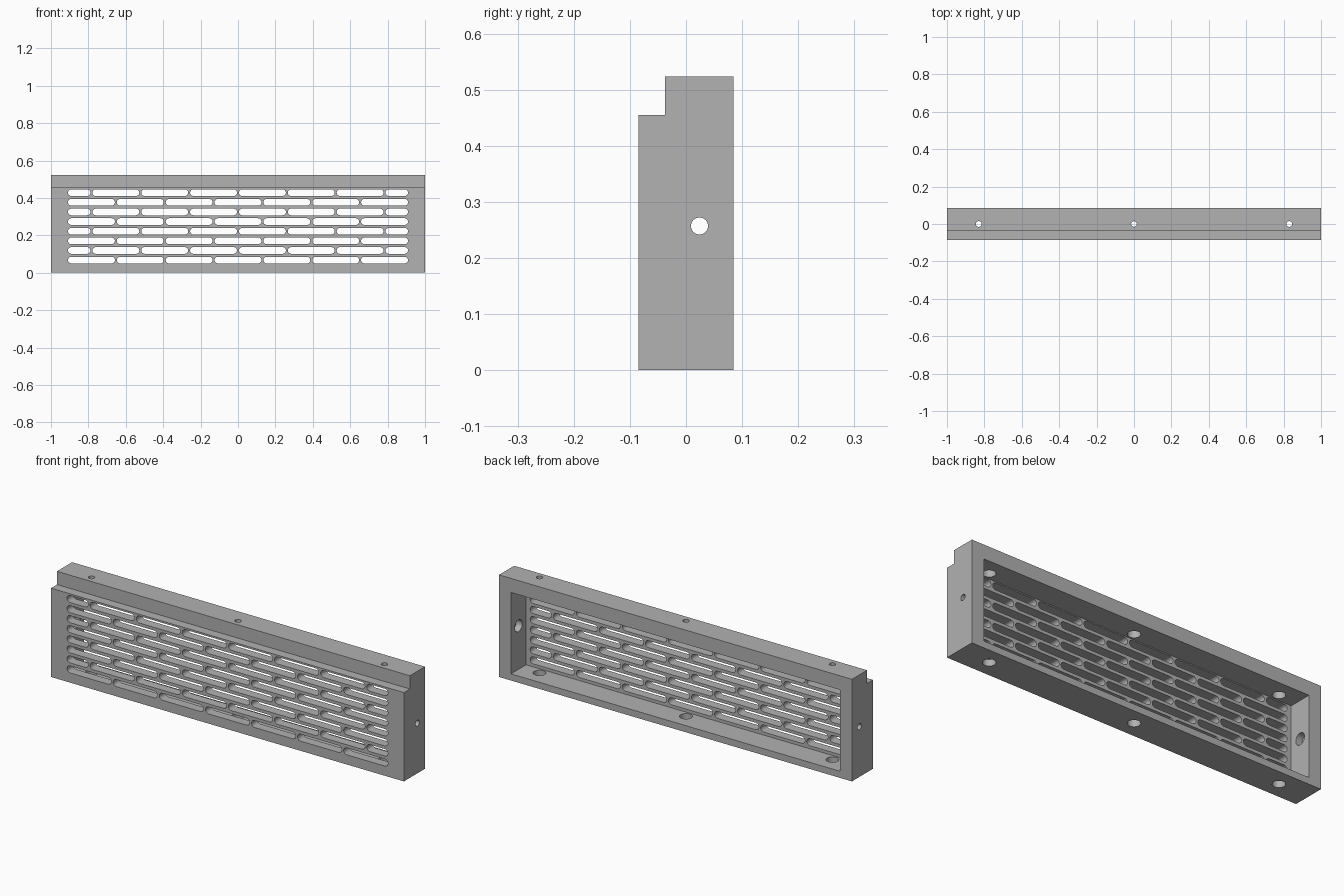
import bpy, bmesh
from math import cos, sin, pi
from mathutils import Matrix, Vector

if "Cube" in bpy.data.objects:
    bpy.data.objects.remove(bpy.data.objects["Cube"])

# Overall sizes
FRONT, BACK, HEIGHT = -0.085, 0.085, 0.523
STEP_Y, STEP_Z = -0.037, 0.455
WALL, FLOOR, CEILING = 0.068, 0.034, 0.451
HOLE_R, BORE_R = 0.0152, 0.03

grey = bpy.data.materials.new("mid grey")
grey.use_nodes = True
grey.diffuse_color = (0.445, 0.445, 0.445, 1)
grey.node_tree.nodes["Principled BSDF"].inputs["Base Color"].default_value = grey.diffuse_color


def make_object(name, bm):
    bmesh.ops.recalc_face_normals(bm, faces=bm.faces)
    mesh = bpy.data.meshes.new(name)
    bm.to_mesh(mesh)
    bm.free()
    obj = bpy.data.objects.new(name, mesh)
    bpy.context.collection.objects.link(obj)
    mesh.materials.append(grey)
    return obj


def add_prism(bm, outline, direction):
    """Extrude a closed outline of points along a direction."""
    face = bm.faces.new([bm.verts.new(p) for p in outline])
    moved = bmesh.ops.extrude_face_region(bm, geom=[face], use_keep_orig=True)["geom"]
    bmesh.ops.translate(bm, vec=direction,
                        verts=[v for v in moved if isinstance(v, bmesh.types.BMVert)])


def add_slot(bm, x0, x1, z, r):
    """Round-ended slot running through the front panel."""
    outline = []
    for centre, start in ((x1 - r, -pi / 2), (x0 + r, pi / 2)):
        for i in range(13):
            a = start + pi * i / 12
            outline.append((centre + r * cos(a), FRONT - 0.02, z + r * sin(a)))
    add_prism(bm, outline, Vector((0, STEP_Y - FRONT + 0.04, 0)))


def add_drill(bm, start, end, radius):
    start, end = Vector(start), Vector(end)
    axis = end - start
    turn = axis.to_track_quat('Z', 'Y').to_matrix().to_4x4()
    bmesh.ops.create_cone(bm, cap_ends=True, segments=32, radius1=radius, radius2=radius,
                          depth=axis.length,
                          matrix=Matrix.Translation((start + end) / 2) @ turn)


def cut(target, bm):
    cutter = make_object("cutter", bm)
    cutter.hide_render = True
    mod = target.modifiers.new("cut", 'BOOLEAN')
    mod.operation, mod.solver, mod.object = 'DIFFERENCE', 'EXACT', cutter
    bpy.context.view_layer.objects.active = target
    bpy.ops.object.modifier_apply(modifier=mod.name)
    bpy.data.objects.remove(cutter)


# Stepped housing
bm = bmesh.new()
section = [(FRONT, 0), (BACK, 0), (BACK, HEIGHT), (STEP_Y, HEIGHT), (STEP_Y, STEP_Z), (FRONT, STEP_Z)]
add_prism(bm, [(-1, y, z) for y, z in section], Vector((2, 0, 0)))
housing = make_object("vent_housing", bm)

# Open cavity at the back
bm = bmesh.new()
inner = 1 - WALL
add_prism(bm, [(-inner, STEP_Y, FLOOR), (inner, STEP_Y, FLOOR),
               (inner, STEP_Y, CEILING), (-inner, STEP_Y, CEILING)], Vector((0, 0.2, 0)))
cut(housing, bm)

# Brickwork pattern of slots
bm = bmesh.new()
edge, gap, pitch = 0.909, 0.0105, 0.2612
for row in range(8):
    z = 0.0675 + row * 0.0515
    shift = pitch / 2 if row % 2 else 0
    for i in range(8 if row % 2 else 7):
        x0 = -edge - shift + i * pitch
        add_slot(bm, max(x0, -edge), min(x0 + pitch - gap, edge), z, 0.0178)
cut(housing, bm)

# Screw holes in the top and sides, access holes in the floor
thin = FLOOR
side_y, side_z = 0.024, 0.257
holes, bores = bmesh.new(), bmesh.new()
for x in (-0.83, 0, 0.83):
    add_drill(holes, (x, 0, CEILING - 0.02), (x, 0, HEIGHT + 0.02), HOLE_R)
    add_drill(bores, (x, 0, CEILING - 0.02), (x, 0, HEIGHT - thin), BORE_R)
    add_drill(bores, (x, 0, -0.02), (x, 0, FLOOR + 0.02), BORE_R)
for s in (-1, 1):
    add_drill(holes, (s * (inner - 0.02), side_y, side_z), (s * 1.02, side_y, side_z), HOLE_R)
    add_drill(bores, (s * (inner - 0.02), side_y, side_z), (s * (1 - thin), side_y, side_z), BORE_R)
cut(housing, holes)
cut(housing, bores)

# Smooth the round walls, keep the edges crisp
bpy.ops.object.select_all(action='DESELECT')
housing.select_set(True)
bpy.context.view_layer.objects.active = housing
bpy.ops.object.shade_smooth_by_angle(angle=pi / 6)
